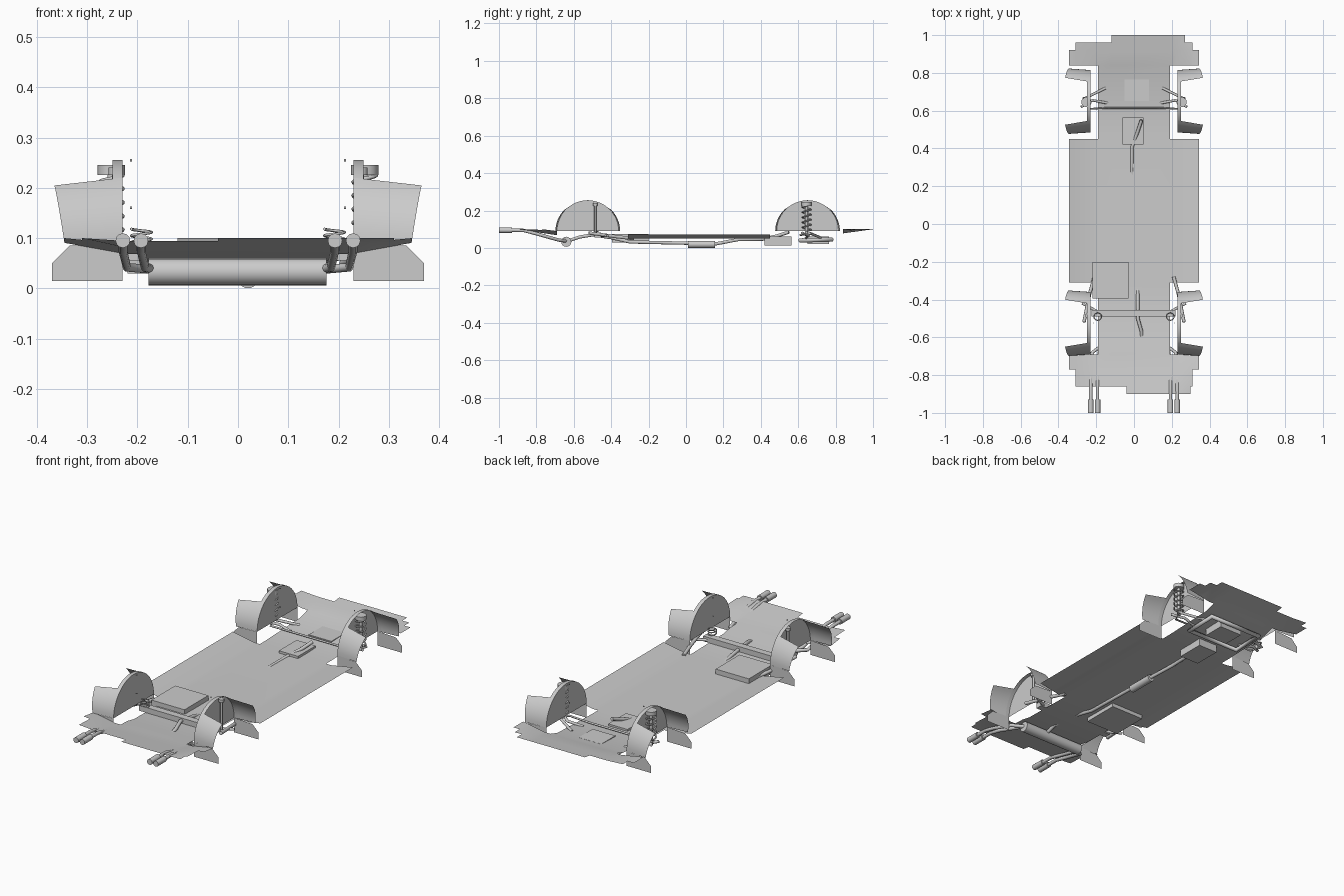
import bpy, math
from math import sin, cos, radians, pi


def mesh(name, verts, faces, smooth=None):
    me = bpy.data.meshes.new(name)
    me.from_pydata(verts, [], faces)
    ob = bpy.data.objects.new(name, me)
    bpy.context.collection.objects.link(ob)
    if smooth:
        bpy.ops.object.select_all(action='DESELECT')
        bpy.context.view_layer.objects.active = ob
        ob.select_set(True)
        bpy.ops.object.shade_smooth_by_angle(angle=radians(smooth))
    return ob


def box(name, x0, x1, y0, y1, z0, z1):
    v = [(x, y, z) for z in (z0, z1) for y in (y0, y1) for x in (x0, x1)]
    return mesh(name, v, [(0, 2, 3, 1), (4, 5, 7, 6), (0, 1, 5, 4),
                          (2, 6, 7, 3), (0, 4, 6, 2), (1, 3, 7, 5)])


def tube(name, pts, r, cyclic=False, res=3):
    cu = bpy.data.curves.new(name, 'CURVE')
    cu.dimensions = '3D'
    cu.bevel_depth = r
    cu.bevel_resolution = res
    cu.use_fill_caps = True
    sp = cu.splines.new('POLY')
    sp.points.add(len(pts) - 1)
    for p, c in zip(sp.points, pts):
        p.co = (*c, 1)
    sp.use_cyclic_u = cyclic
    ob = bpy.data.objects.new(name, cu)
    bpy.context.collection.objects.link(ob)
    return ob


def coil(name, x, y, z0, z1, r, turns, wire):
    n = int(turns * 16)
    return tube(name, [(x + r * cos(i * pi / 8), y + r * sin(i * pi / 8),
                        z0 + (z1 - z0) * i / n) for i in range(n + 1)], wire, res=1)


def grid(name, rows, smooth=40):
    w = len(rows[0])
    f = [(i * w + j, i * w + j + 1, (i + 1) * w + j + 1, (i + 1) * w + j)
         for i in range(len(rows) - 1) for j in range(w - 1)]
    return mesh(name, [p for r in rows for p in r], f, smooth)


# Floor pan: stepped plan outline over a bent side profile
PROFILE = [(-0.9, 0.1), (-0.69, 0.068), (-0.63, 0.065), (-0.58, 0.055),
           (-0.31, 0.05), (0.5, 0.05), (0.78, 0.06), (0.84, 0.078), (1.0, 0.1)]


def floor_z(x, y):
    z = PROFILE[-1][1]
    for (a, za), (b, zb) in zip(PROFILE, PROFILE[1:]):
        if a <= y <= b:
            z = za + (zb - za) * (y - a) / (b - a)
            break
    return min(z + max(0, abs(x) - 0.22) * 0.18, 0.1)


ROWS = [(-0.9, -0.86, -0.04, 0.30), (-0.86, -0.77, -0.31, 0.31),
        (-0.77, -0.69, -0.345, 0.345), (-0.69, -0.63, -0.19, 0.19),
        (-0.63, -0.58, -0.19, 0.19), (-0.58, -0.31, -0.19, 0.19),
        (-0.31, 0.45, -0.345, 0.345), (0.45, 0.5, -0.19, 0.19),
        (0.5, 0.78, -0.19, 0.19), (0.78, 0.84, -0.19, 0.19),
        (0.84, 0.92, -0.345, 0.345), (0.92, 0.96, -0.31, 0.31),
        (0.96, 1.0, -0.12, 0.27)]
XS = [-0.345, -0.31, -0.22, -0.19, -0.12, -0.04, 0.19, 0.22, 0.27, 0.30, 0.31, 0.345]
verts, faces, index = [], [], {}


def vid(x, y):
    if (x, y) not in index:
        index[x, y] = len(verts)
        verts.append((x, y, floor_z(x, y)))
    return index[x, y]


for y0, y1, xl, xr in ROWS:
    for a, b in zip(XS, XS[1:]):
        if a >= xl and b <= xr:
            faces.append((vid(a, y0), vid(b, y0), vid(b, y1), vid(a, y1)))
mesh("floor_pan", verts, faces, 30)

# Wheel housings: inner wall, narrow rim, wide liners and splash plates
R, ZB = 0.165, 0.09
for axle, yc in (("front", -0.525), ("rear", 0.65)):
    for s in (-1, 1):
        arc = [(yc + R * cos(pi * i / 24), ZB + R * sin(pi * i / 24)) for i in range(25)]
        mesh(axle + "_arch_wall", [(s * 0.23, y, z) for y, z in arc], [tuple(range(25))])
        grid(axle + "_arch_rim", [[(s * 0.23, y, z), (s * 0.25, y, z)] for y, z in arc])
        for d in (-1, 1):
            rows = []
            for k in range(9):
                t = k / 8
                ai, ao = radians(52 * t), radians(44 * t)
                xo = 0.345 + 0.02 * t
                rows.append([(s * 0.23, yc + d * R * cos(ai), ZB + R * sin(ai)),
                             (s * xo, yc + d * (R + 0.008) * cos(ao), ZB + R * sin(ao))])
            grid(axle + "_arch_liner", rows)
            yp = yc + d * R
            mesh(axle + "_splash_plate", [(s * x, yp, z) for x, z in
                 ((0.23, 0.015), (0.37, 0.015), (0.37, 0.05), (0.335, 0.085), (0.23, 0.09))],
                 [(0, 1, 2, 3, 4)])
        # small bolts on the inside of the housing
        for z in (0.16, 0.255):
            tube(axle + "_bolt", [(s * 0.211, yc, z), (s * 0.215, yc, z)], 0.003, res=1)

# Suspension on both sides
for s in (-1, 1):
    coil("rear_spring", s * 0.252, 0.645, 0.09, 0.225, 0.023, 5, 0.004)
    tube("rear_strut", [(s * 0.252, 0.645, 0.07), (s * 0.252, 0.645, 0.23)], 0.008)
    tube("rear_strut_mount", [(s * 0.252, 0.645, 0.225), (s * 0.252, 0.645, 0.245)], 0.027, res=5)
    tube("rear_lower_arm", [(s * 0.14, 0.64, 0.052), (s * 0.22, 0.655, 0.065), (s * 0.28, 0.62, 0.08)], 0.007)
    tube("rear_upper_arm", [(s * 0.15, 0.72, 0.055), (s * 0.27, 0.66, 0.08)], 0.007)
    coil("front_spring", s * 0.192, -0.49, 0.085, 0.118, 0.02, 2.5, 0.003)
    tube("front_damper", [(s * 0.245, -0.485, 0.08), (s * 0.245, -0.485, 0.235)], 0.006)
    tube("front_damper_mount", [(s * 0.245, -0.485, 0.225), (s * 0.245, -0.485, 0.24)], 0.013)
    tube("front_trailing_arm", [(s * 0.21, -0.28, 0.05), (s * 0.235, -0.37, 0.06),
                                (s * 0.265, -0.52, 0.08)], 0.009)
    tube("front_lateral_arm", [(s * 0.18, -0.47, 0.065), (s * 0.275, -0.42, 0.065)], 0.007)
box("front_crossmember", -0.225, 0.22, -0.49, -0.455, 0.055, 0.082)

# Powertrain blocks and rear subframe
box("fuel_tank", -0.22, -0.03, -0.395, -0.2, 0.03, 0.075)
box("gearbox", -0.06, 0.05, 0.42, 0.565, 0.013, 0.062)
box("oil_sump", -0.05, 0.08, 0.65, 0.765, 0.02, 0.06)
tube("subframe_ring", [(-0.15, 0.61, 0.04), (0.15, 0.61, 0.04),
                       (0.15, 0.78, 0.045), (-0.15, 0.78, 0.045)], 0.012, cyclic=True)
tube("anti_roll_bar", [(-0.27, 0.67, 0.075), (-0.24, 0.61, 0.07), (-0.12, 0.615, 0.068),
                       (0.12, 0.615, 0.068), (0.24, 0.61, 0.07), (0.27, 0.67, 0.075)], 0.005)

# Exhaust system
tube("exhaust_pipe", [(0.04, 0.55, 0.085), (0.02, 0.49, 0.065), (-0.01, 0.41, 0.047),
                      (-0.012, 0.28, 0.045), (0.02, 0.16, 0.022), (0.02, -0.3, 0.032),
                      (0.02, -0.4, 0.055), (0.02, -0.5, 0.07), (0.04, -0.57, 0.058),
                      (0.04, -0.64, 0.035)], 0.009)
tube("resonator", [(0.02, 0.01, 0.019), (0.02, 0.155, 0.019)], 0.019, res=5)
tube("muffler", [(-0.178, -0.64, 0.033), (0.176, -0.64, 0.033)], 0.027, res=6)
for s in (-1, 1):
    for x in (0.193, 0.229):
        tube("exhaust_tip_pipe", [(s * 0.165, -0.64, 0.037), (s * (x - 0.008), -0.68, 0.042),
                                  (s * x, -0.8, 0.076), (s * x, -0.87, 0.094),
                                  (s * x, -0.94, 0.095)], 0.009)
        tube("exhaust_tip", [(s * x, -1.0, 0.095), (s * x, -0.93, 0.095)], 0.0145, res=4)
